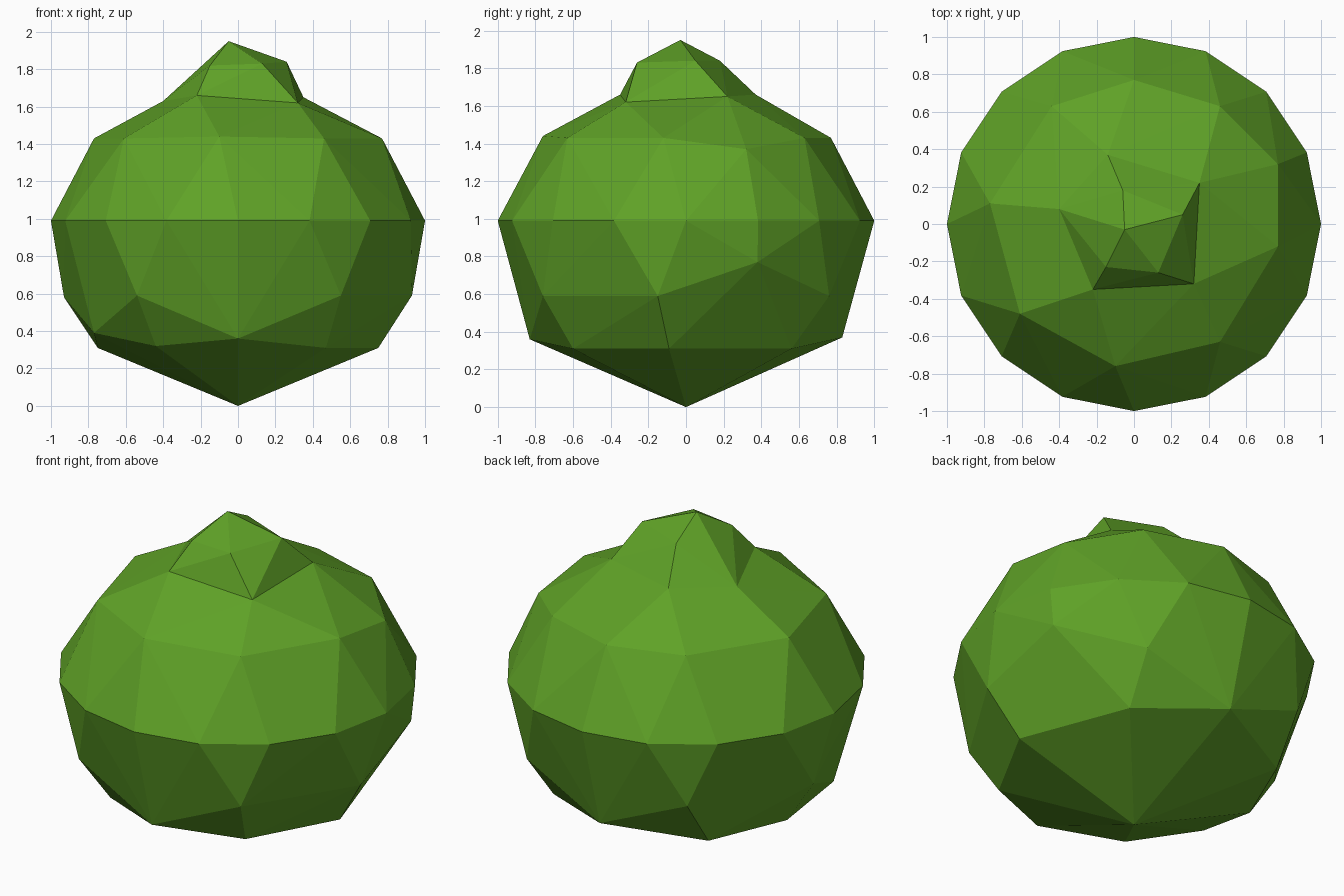
import bpy, bmesh, math

if "Cube" in bpy.data.objects:
    bpy.data.objects.remove(bpy.data.objects["Cube"])

green = bpy.data.materials.new("leaf green")
green.diffuse_color = (0.115, 0.36, 0.02, 1)
green.use_nodes = True
green.node_tree.nodes["Principled BSDF"].inputs["Base Color"].default_value = green.diffuse_color

# Ring where the top tuft meets the round body
collar = [(-.14, .37, 1.66), (.35, .22, 1.65), (.32, -.32, 1.62),
          (-.22, -.35, 1.66), (-.40, .08, 1.63)]


def faceted(name, points):
    """Flat-faced shell around points, left open across the collar."""
    bm = bmesh.new()
    inner = [bm.verts.new(p) for p in collar]
    verts = inner + [bm.verts.new(p) for p in points]
    bmesh.ops.convex_hull(bm, input=verts)
    bm.normal_update()
    caps = [f for f in bm.faces if all(v in inner for v in f.verts)]
    bmesh.ops.delete(bm, geom=caps, context='FACES')
    me = bpy.data.meshes.new(name)
    bm.to_mesh(me)
    bm.free()
    me.materials.append(green)
    ob = bpy.data.objects.new(name, me)
    bpy.context.collection.objects.link(ob)
    return ob


# Body: 16-sided waist, irregular shoulders above and sparse rings below
waist = [(math.cos(i * math.pi / 8), math.sin(i * math.pi / 8), .99)
         for i in range(16)]
shoulder = [(-.61, -.48, 1.43), (-.10, -.76, 1.44), (.46, -.63, 1.43),
            (.77, -.12, 1.43), (.77, .32, 1.37), (.46, .63, 1.43),
            (0, .77, 1.43), (-.44, .63, 1.43), (-.77, .11, 1.43)]
lower = [(.93, -.15, .59), (.55, -.76, .59), (-.54, -.76, .59),
         (-.93, .10, .58), (-.54, .76, .59), (.54, .76, .59), (.90, .38, .77)]
base = [(0, 0, 0), (0, -.83, .36), (.47, -.60, .31), (.75, -.09, .31),
        (.50, .56, .31), (0, .83, .37), (-.55, .57, .31), (-.75, .10, .31),
        (-.77, -.32, .39), (-.44, -.60, .32)]
faceted("bush_body", waist + shoulder + lower + base)

# Pointed tuft on top
faceted("bush_tuft", [(-.05, -.03, 1.95), (.26, .05, 1.84), (.13, -.26, 1.83),
                      (-.15, -.23, 1.82), (-.06, .18, 1.84)])
